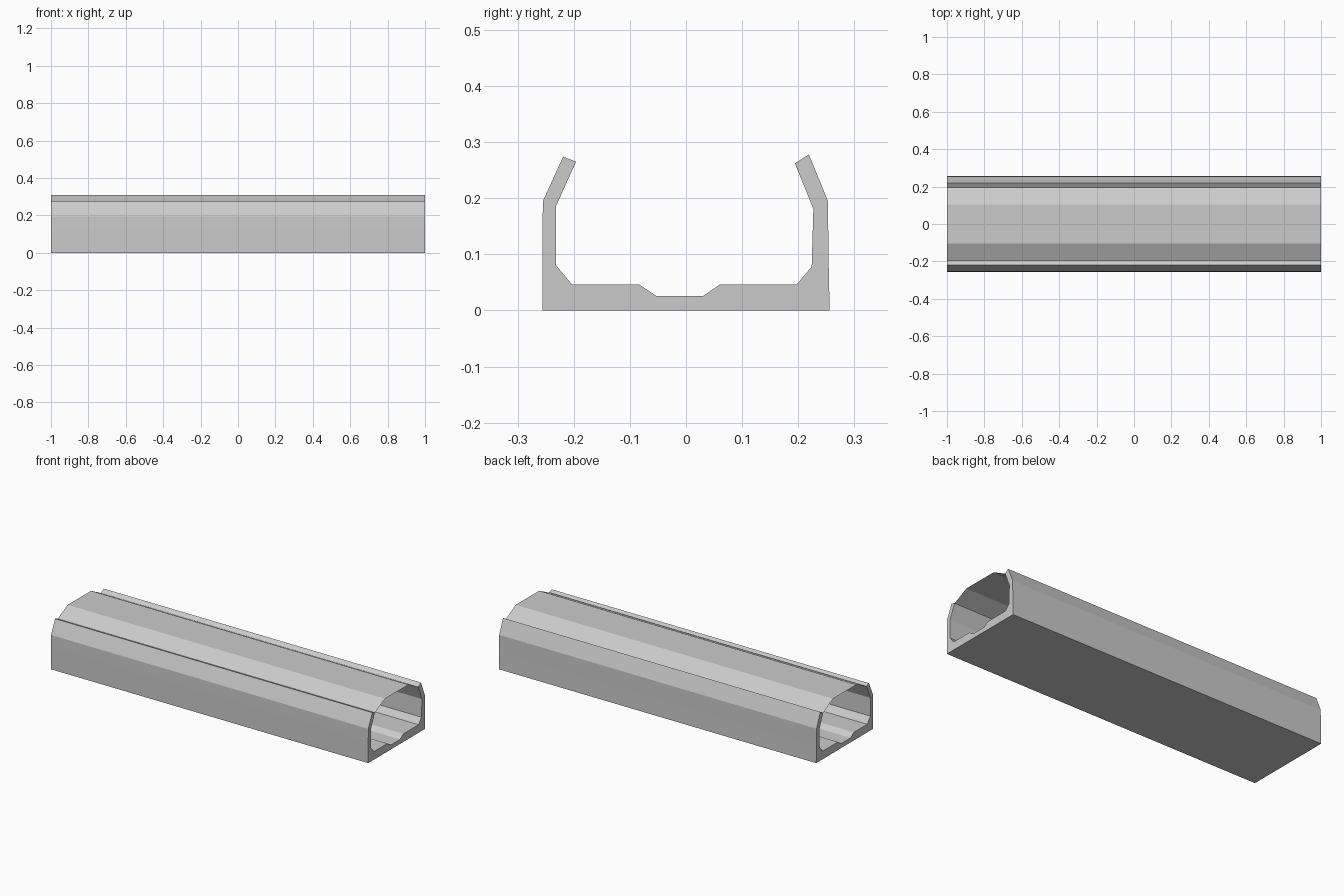
import bpy, bmesh

if "Cube" in bpy.data.objects:
    bpy.data.objects.remove(bpy.data.objects["Cube"])

HALF = 1.0  # half length along x


def extrude_profile(name, pts, closed):
    """Sweep a (y, z) profile along x; closed profiles get end caps."""
    bm = bmesh.new()
    a = [bm.verts.new((-HALF, y, z)) for y, z in pts]
    b = [bm.verts.new((HALF, y, z)) for y, z in pts]
    n = len(pts)
    for i in range(n if closed else n - 1):
        j = (i + 1) % n
        bm.faces.new((a[i], a[j], b[j], b[i]))
    if closed:
        bm.faces.new(a)
        bm.faces.new(b[::-1])
    bmesh.ops.recalc_face_normals(bm, faces=bm.faces)
    if not closed:  # the open sheet faces upward
        bm.normal_update()
        down = [f for f in bm.faces if f.normal.z < 0]
        bmesh.ops.reverse_faces(bm, faces=down)
    mesh = bpy.data.meshes.new(name)
    bm.to_mesh(mesh)
    bm.free()
    obj = bpy.data.objects.new(name, mesh)
    bpy.context.collection.objects.link(obj)
    return obj


# Channel body: thick floor with a shallow groove, walls bending inward
channel = [
    (-0.256, 0.0), (0.256, 0.0), (0.254, 0.095), (0.253, 0.195),
    (0.219, 0.278), (0.194, 0.262), (0.227, 0.181), (0.224, 0.078),
    (0.197, 0.046), (0.060, 0.046), (0.031, 0.026), (-0.053, 0.026),
    (-0.083, 0.046), (-0.203, 0.046), (-0.232, 0.081), (-0.232, 0.185),
    (-0.196, 0.265), (-0.219, 0.274), (-0.255, 0.195), (-0.256, 0.126),
]
extrude_profile("channel_body", channel, True)

# Thin cover sheet spanning between the wall lips
cover = [(-0.196, 0.264), (-0.105, 0.309), (0.105, 0.309), (0.194, 0.262)]
extrude_profile("cover_sheet", cover, False)
